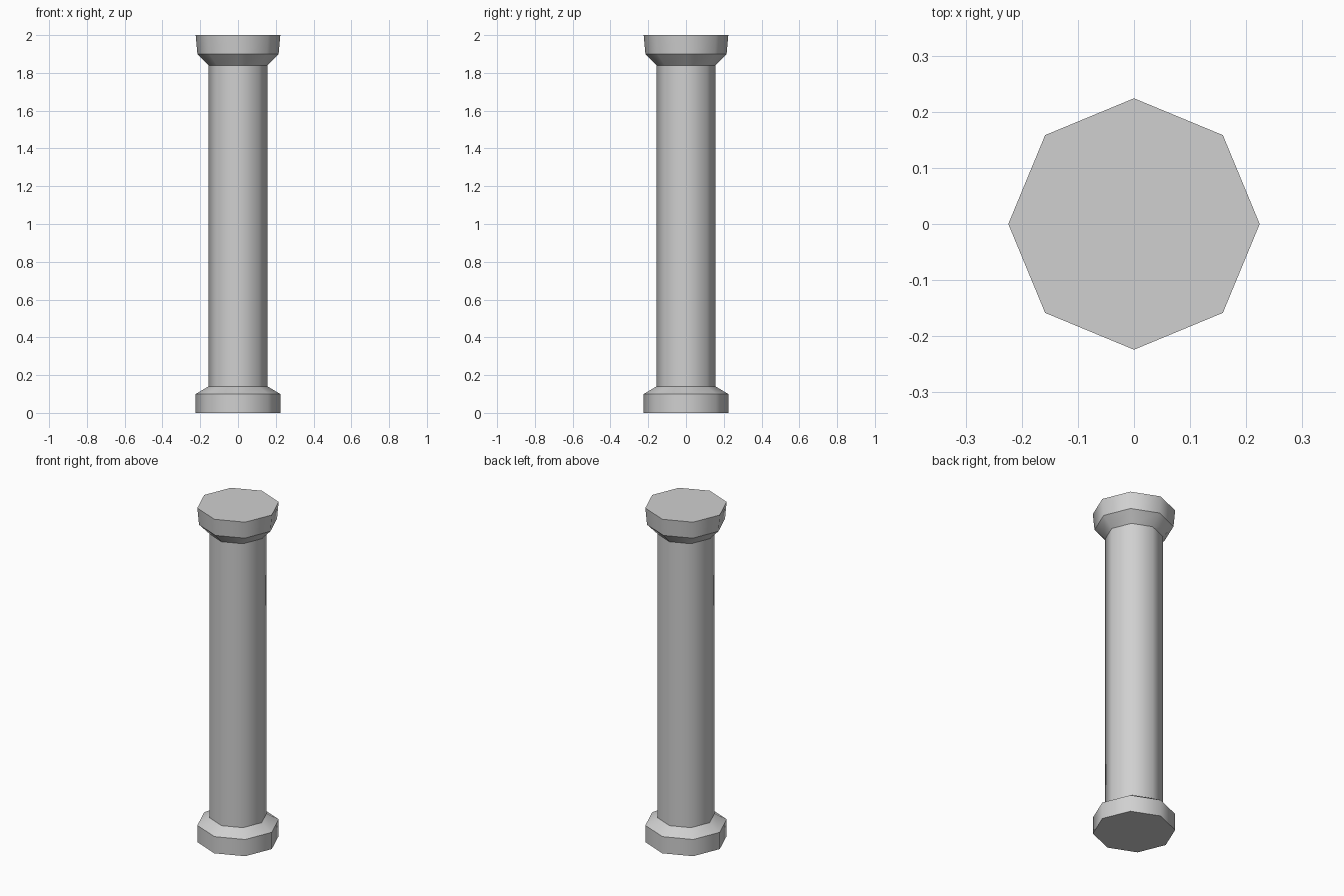
import bpy
import bmesh
from math import cos, sin, tau

SIDES = 8

cube = bpy.data.objects.get("Cube")
if cube:
    bpy.data.objects.remove(cube, do_unlink=True)

stone = bpy.data.materials.new("grey_stone")
stone.use_nodes = True
grey = (0.63, 0.63, 0.63, 1)
stone.diffuse_color = grey
stone.node_tree.nodes["Principled BSDF"].inputs["Base Color"].default_value = grey


def turned_part(name, profile, cap_bottom=False, cap_top=False):
    """Eight-sided part from (radius, height) points: smooth around, creased at each ring."""
    bm = bmesh.new()
    rings = [[bm.verts.new((r * cos(tau * i / SIDES), r * sin(tau * i / SIDES), z))
              for i in range(SIDES)] for r, z in profile]
    for low, high in zip(rings, rings[1:]):
        for i in range(SIDES):
            j = (i + 1) % SIDES
            bm.faces.new((low[i], low[j], high[j], high[i])).smooth = True
    if cap_bottom:
        bm.faces.new(rings[0][::-1])
    if cap_top:
        bm.faces.new(rings[-1])
    for edge in bm.edges:
        a, b = edge.verts
        edge.smooth = abs(a.co.z - b.co.z) > 0.001
    mesh = bpy.data.meshes.new(name)
    bm.to_mesh(mesh)
    bm.free()
    mesh.materials.append(stone)
    obj = bpy.data.objects.new(name, mesh)
    bpy.context.collection.objects.link(obj)
    return obj


SHAFT = 0.157
RIM = 0.224
BASE_TOP, CAPITAL_BOTTOM = 0.14, 1.84

# Foot block with sloped shoulder
turned_part("base", [(RIM, 0), (RIM, 0.10), (SHAFT, BASE_TOP)], cap_bottom=True)

# Plain straight column
turned_part("shaft", [(SHAFT, BASE_TOP), (SHAFT, CAPITAL_BOTTOM)])

# Flared head with slightly tapering block
turned_part("capital", [(SHAFT, CAPITAL_BOTTOM), (0.215, 1.90), (RIM, 2.0)], cap_top=True)
